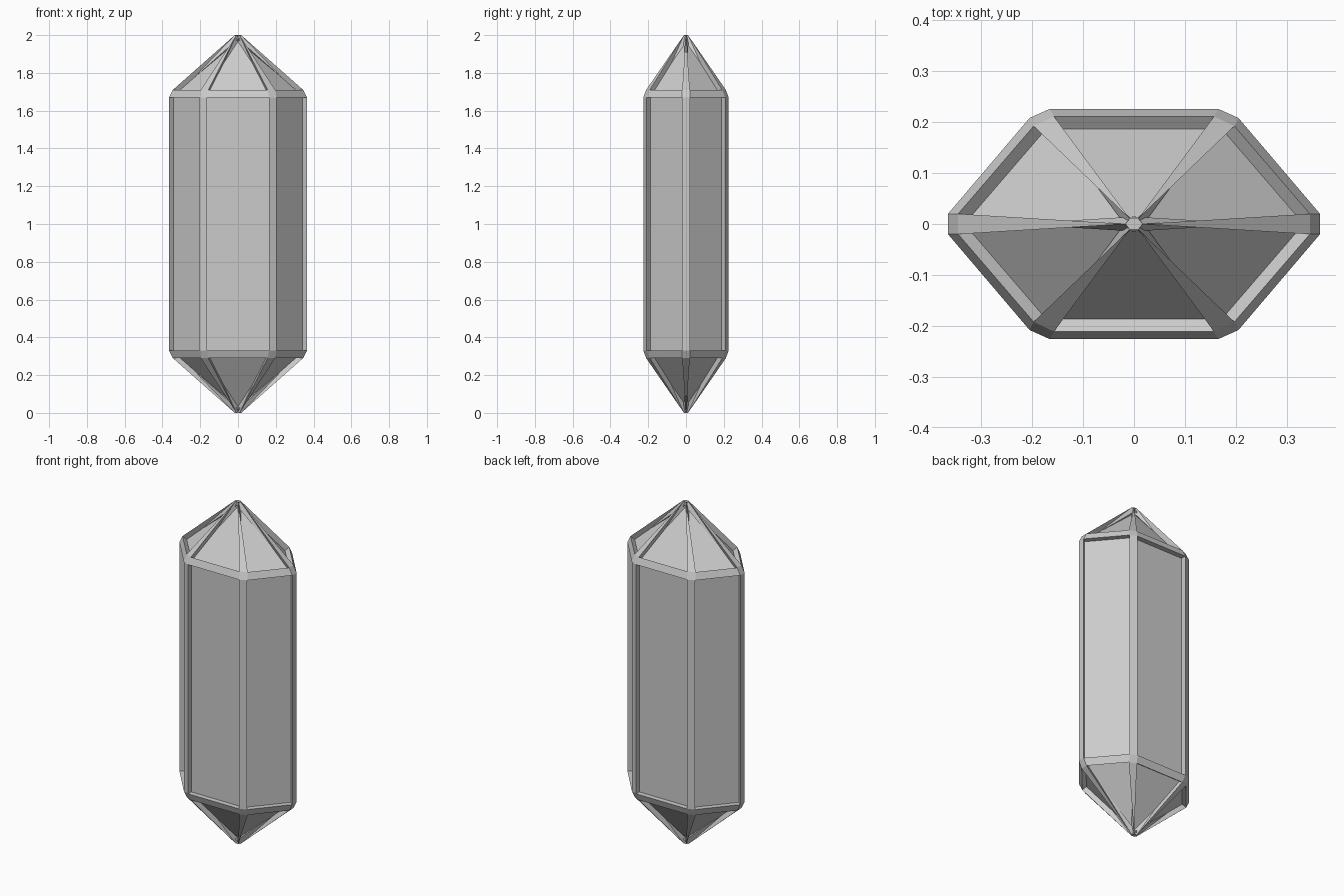
import bpy, bmesh, math

if "Cube" in bpy.data.objects:
    bpy.data.objects.remove(bpy.data.objects["Cube"])

RECESS = 0.03

bm = bmesh.new()


def ring(a, b, c, z):
    """Twelve-point chamfered hexagon from its first-quadrant points."""
    q = [a, b, c, (-c[0], c[1]), (-b[0], b[1]), (-a[0], a[1])]
    q += [(-x, -y) for x, y in q]
    return [bm.verts.new((x, y, z)) for x, y in q]


def flip(z, top):
    return z if top else 2 - z


panels = []
body_rings = []
for top in (True, False):
    body = ring((0.365, 0.02), (0.205, 0.208), (0.165, 0.226), flip(1.67, top))
    shoulder = ring((0.345, 0.02), (0.197, 0.192), (0.157, 0.211), flip(1.71, top))
    tip = [bm.verts.new((0.017 * math.cos(k * math.pi / 3),
                         0.0125 * math.sin(k * math.pi / 3), flip(2.0, top)))
           for k in range(6)]
    body_rings.append(body)
    # shoulder chamfer
    for i in range(12):
        j = (i + 1) % 12
        bm.faces.new((body[i], body[j], shoulder[j], shoulder[i]))
    # pointed end: wide panels and tapering ridge strips
    for k in range(6):
        i, n = 2 * k, (k + 1) % 6
        panels.append(bm.faces.new((shoulder[i], shoulder[i + 1], tip[n], tip[k])))
        bm.faces.new((shoulder[i - 1], shoulder[i], tip[k]))
    bm.faces.new(tip)

# long sides: wide panels alternate with narrow edge strips
upper, lower = body_rings
for i in range(12):
    j = (i + 1) % 12
    f = bm.faces.new((lower[i], lower[j], upper[j], upper[i]))
    if i % 2 == 0:
        panels.append(f)

bmesh.ops.recalc_face_normals(bm, faces=bm.faces[:])
bm.normal_update()

# sink every wide panel behind the frame of strips
sunk = bmesh.ops.extrude_discrete_faces(bm, faces=panels)["faces"]
for f in sunk:
    f.normal_update()
    shift = -RECESS * f.normal.copy()
    for v in f.verts:
        v.co += shift

mesh = bpy.data.meshes.new("crystal")
bm.to_mesh(mesh)
bm.free()
crystal = bpy.data.objects.new("crystal", mesh)
bpy.context.collection.objects.link(crystal)
